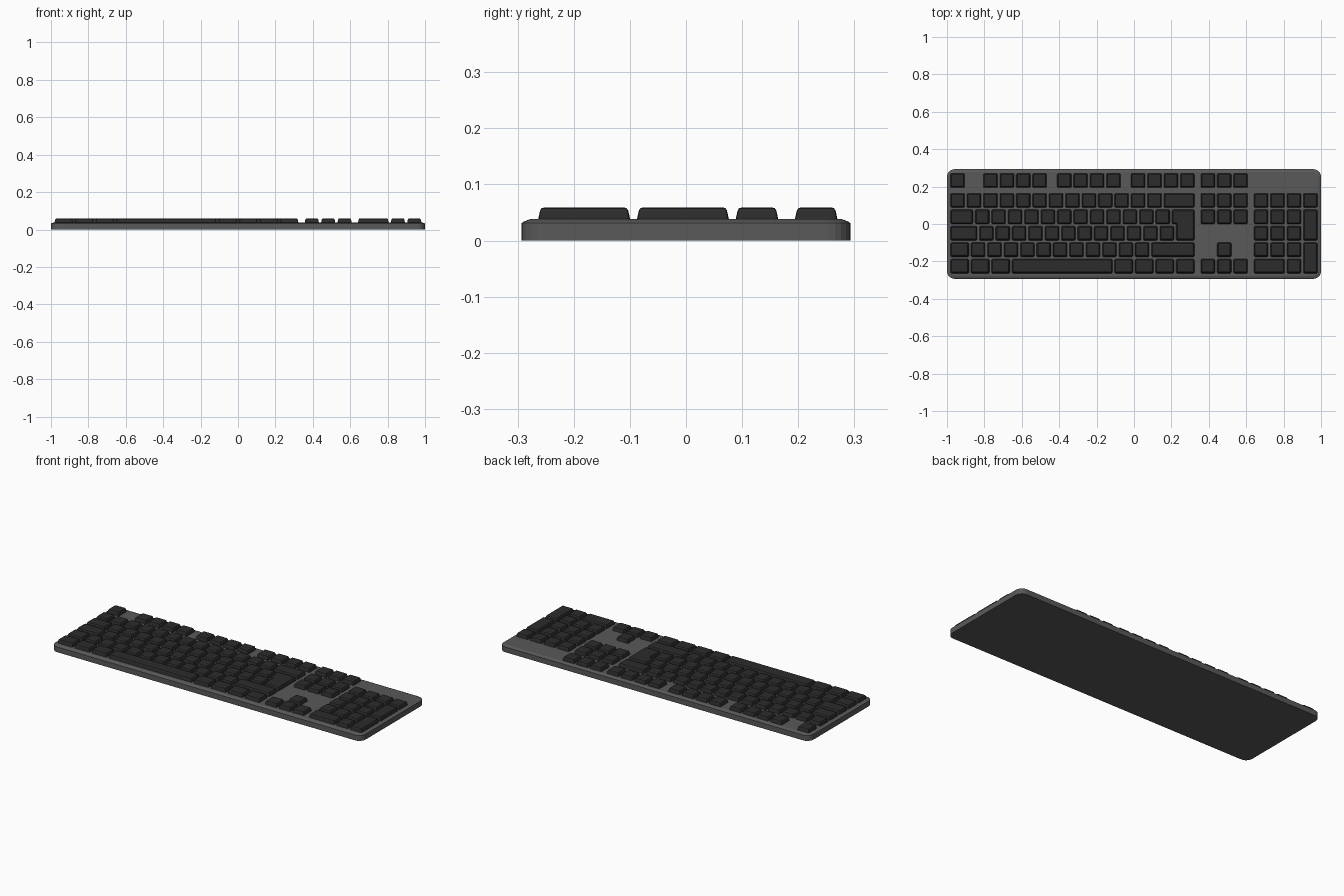
import bpy, bmesh, math
from mathutils import Vector

if "Cube" in bpy.data.objects:
    bpy.data.objects.remove(bpy.data.objects["Cube"])

U = 0.0877                      # key pitch
LEFT = -11.25 * U               # left edge of the 22.5-unit key field
ROW_Y = [0.232, 0.1265, 0.0385, -0.0495, -0.1375, -0.2255]
GAP = 0.0055
KEY_LAYERS = [(0.0, 0.034), (0.001, 0.04), (0.004, 0.0535), (0.0065, 0.0575), (0.012, 0.0592)]


def material(name, v):
    m = bpy.data.materials.new(name)
    m.diffuse_color = (v, v, v, 1)
    m.use_nodes = True
    m.node_tree.nodes["Principled BSDF"].inputs["Base Color"].default_value = m.diffuse_color
    return m


def outline(pts, inset, radius, seg):
    """Inset a right-angled outline and round its corners."""
    pts = [Vector(p) for p in pts]
    n = len(pts)
    inner = []
    for i, p in enumerate(pts):
        d0 = (p - pts[i - 1]).normalized()
        d1 = (pts[(i + 1) % n] - p).normalized()
        inner.append(p + inset * Vector((-d0.y - d1.y, d0.x + d1.x)))
    out = []
    for i, p in enumerate(inner):
        a = (inner[i - 1] - p).normalized()
        b = (inner[(i + 1) % n] - p).normalized()
        for k in range(seg + 1):
            t = k / seg * math.pi / 2
            out.append(p + radius * (a + b - b * math.cos(t) - a * math.sin(t)))
    return out


def loft(bm, pts, layers, radius, seg):
    """Stack inset outlines into a closed solid."""
    rings = []
    for inset, z in layers:
        ring = outline(pts, inset, max(radius - inset * 0.5, 0.002), seg)
        rings.append([bm.verts.new((p.x, p.y, z)) for p in ring])
    n = len(rings[0])
    for lo, hi in zip(rings, rings[1:]):
        for i in range(n):
            j = (i + 1) % n
            bm.faces.new((lo[i], lo[j], hi[j], hi[i]))
    bm.faces.new(rings[0][::-1])
    bm.faces.new(rings[-1])


def rect(x0, y0, x1, y1):
    return [(x0, y0), (x1, y0), (x1, y1), (x0, y1)]


def finish(name, bm, mat):
    me = bpy.data.meshes.new(name)
    bm.to_mesh(me)
    bm.free()
    me.materials.append(mat)
    ob = bpy.data.objects.new(name, me)
    bpy.context.collection.objects.link(ob)


def key_block(name, keys, mat, extra=()):
    """keys: (row, start unit, width units, height in rows downwards)"""
    bm = bmesh.new()
    for row, x, w, h in keys:
        x0 = LEFT + x * U
        top = ROW_Y[row] + 0.044
        pts = rect(x0, top - 0.088 * h, x0 + w * U, top)
        loft(bm, outline_box(pts), KEY_LAYERS, 0.006, 2)
    for pts in extra:
        loft(bm, outline_box(pts), KEY_LAYERS, 0.006, 2)
    finish(name, bm, mat)


def outline_box(pts):
    """Shrink a key cell by the gap, keeping square corners."""
    n = len(pts)
    ps = [Vector(p) for p in pts]
    res = []
    for i, p in enumerate(ps):
        d0 = (p - ps[i - 1]).normalized()
        d1 = (ps[(i + 1) % n] - p).normalized()
        res.append(p + GAP * Vector((-d0.y - d1.y, d0.x + d1.x)))
    return res


def run(row, start, widths):
    keys = []
    for w in widths:
        keys.append((row, start, w, 1))
        start += w
    return keys


case_mat = material("case_grey", 0.10)
key_mat = material("key_black", 0.025)

# Case with rounded corners and a chamfered upper rim
bm = bmesh.new()
loft(bm, rect(-1, -0.293, 1, 0.293),
     [(0, 0), (0, 0.031), (0.004, 0.034), (0.015, 0.038)], 0.04, 5)
finish("case", bm, case_mat)

# Function row
function = run(0, 0, [1])
for start in (2, 6.5, 11):
    function += run(0, start, [1] * 4)
key_block("function_keys", function, key_mat)

# Main typing block, with the L-shaped return key
main = run(1, 0, [1] * 13 + [2])
main += run(2, 0, [1.5] + [1] * 12)
main += run(3, 0, [1.75] + [1] * 12)
main += run(4, 0, [1.25] + [1] * 11 + [2.75])
main += run(5, 0, [1.25] * 3 + [6.25] + [1.25] * 4)
xa, xb, xr = (LEFT + u * U for u in (13.5, 13.75, 15))
yt, ym, yb = ROW_Y[2] + 0.044, ROW_Y[2] - 0.044, ROW_Y[3] - 0.044
return_key = [(xb, yb), (xr, yb), (xr, yt), (xa, yt), (xa, ym), (xb, ym)]
key_block("main_keys", main, key_mat, [return_key])

# Navigation cluster and arrows
nav = []
for row in (0, 1, 2, 5):
    nav += run(row, 15.25, [1] * 3)
nav += run(4, 16.25, [1])
key_block("navigation_keys", nav, key_mat)

# Number pad with two double-height keys
pad = run(1, 18.5, [1] * 4)
for row in (2, 3, 4):
    pad += run(row, 18.5, [1] * 3)
pad += run(5, 18.5, [2, 1])
pad += [(2, 21.5, 1, 2), (4, 21.5, 1, 2)]
key_block("number_pad_keys", pad, key_mat)
